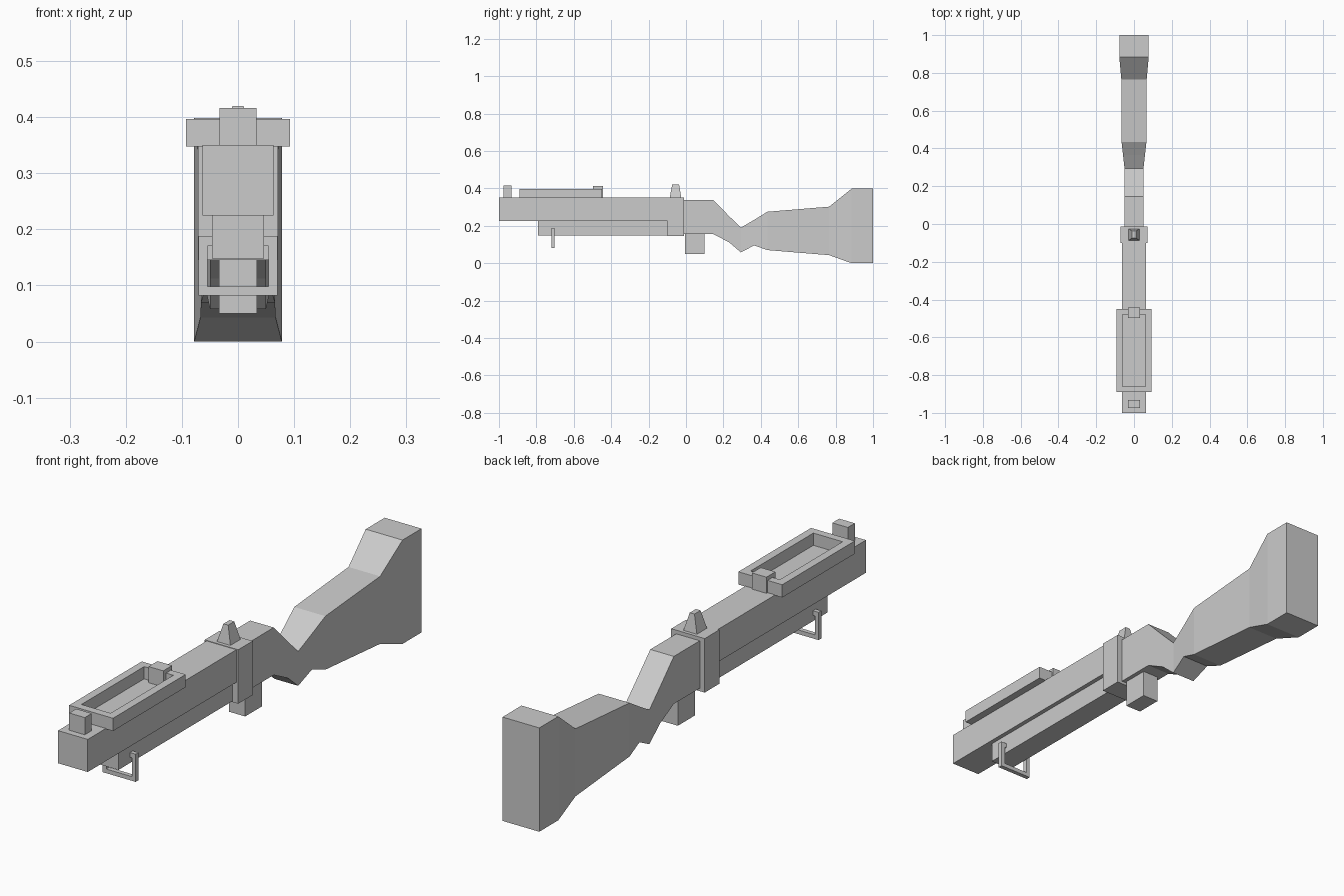
import bpy

if "Cube" in bpy.data.objects:
    bpy.data.objects.remove(bpy.data.objects["Cube"])


def loft(name, rings):
    """Skin a list of four-point rings and cap both ends."""
    verts = [p for ring in rings for p in ring]
    n = len(rings)
    faces = [(3, 2, 1, 0), tuple(range(4 * n - 4, 4 * n))]
    for i in range(n - 1):
        for j in range(4):
            k = (j + 1) % 4
            faces.append((4 * i + j, 4 * i + k, 4 * i + 4 + k, 4 * i + 4 + j))
    mesh = bpy.data.meshes.new(name)
    mesh.from_pydata(verts, [], faces)
    obj = bpy.data.objects.new(name, mesh)
    bpy.context.collection.objects.link(obj)
    return obj


def ring_z(hx, y0, y1, z):
    return [(-hx, y0, z), (hx, y0, z), (hx, y1, z), (-hx, y1, z)]


def ring_y(hx, y, z0, z1):
    return [(hx, y, z0), (-hx, y, z0), (-hx, y, z1), (hx, y, z1)]


def box(name, hx, y0, y1, z0, z1):
    return loft(name, [ring_z(hx, y0, y1, z0), ring_z(hx, y0, y1, z1)])


def frame(name, outer, inner):
    """Closed rectangular frame: eight outer/inner points on two levels."""
    rings = [outer[0], outer[1], inner[1], inner[0]]
    verts = [p for ring in rings for p in ring]
    faces = []
    for i in range(4):
        ni = (i + 1) % 4
        for j in range(4):
            k = (j + 1) % 4
            faces.append((4 * i + j, 4 * i + k, 4 * ni + k, 4 * ni + j))
    mesh = bpy.data.meshes.new(name)
    mesh.from_pydata(verts, [], faces)
    obj = bpy.data.objects.new(name, mesh)
    bpy.context.collection.objects.link(obj)
    return obj


# Barrel block, lower fore-end, band and magazine
box("barrel", 0.063, -1.0, -0.02, 0.225, 0.35)
box("fore_end", 0.046, -0.79, -0.05, 0.148, 0.225)
box("receiver_band", 0.071, -0.1, -0.012, 0.145, 0.352)
box("magazine", 0.034, -0.005, 0.098, 0.05, 0.17)

# Shoulder stock: y, half width, bottom z, top z
stations = [(-0.015, 0.05, 0.156, 0.338), (0.145, 0.05, 0.156, 0.338),
            (0.23, 0.05, 0.112, 0.252), (0.293, 0.05, 0.058, 0.19),
            (0.365, 0.058, 0.095, 0.232), (0.435, 0.066, 0.07, 0.275),
            (0.765, 0.067, 0.043, 0.302), (0.885, 0.078, 0.0, 0.398),
            (1.0, 0.078, 0.0, 0.398)]
loft("stock", [ring_y(hx, y, z0, z1) for y, hx, z0, z1 in stations])

# Sights and tray clip
box("front_sight", 0.033, -0.975, -0.933, 0.345, 0.416)
box("tray_clip", 0.031, -0.497, -0.443, 0.345, 0.412)
loft("rear_sight", [ring_z(0.029, -0.087, -0.025, 0.35),
                    ring_z(0.01, -0.074, -0.037, 0.42)])

# Open tray on top of the barrel
frame("top_tray",
      [ring_z(0.093, -0.89, -0.45, z) for z in (0.348, 0.397)],
      [ring_z(0.062, -0.86, -0.48, z) for z in (0.348, 0.397)])

# Sling loop hanging below the fore-end
frame("sling_loop",
      [ring_y(0.07, y, 0.082, 0.188) for y in (-0.72, -0.703)],
      [ring_y(0.054, y, 0.098, 0.17) for y in (-0.72, -0.703)])

# Make all normals face outward
import bmesh
for obj in bpy.context.collection.objects:
    bm = bmesh.new()
    bm.from_mesh(obj.data)
    bmesh.ops.recalc_face_normals(bm, faces=bm.faces)
    bm.to_mesh(obj.data)
    bm.free()
